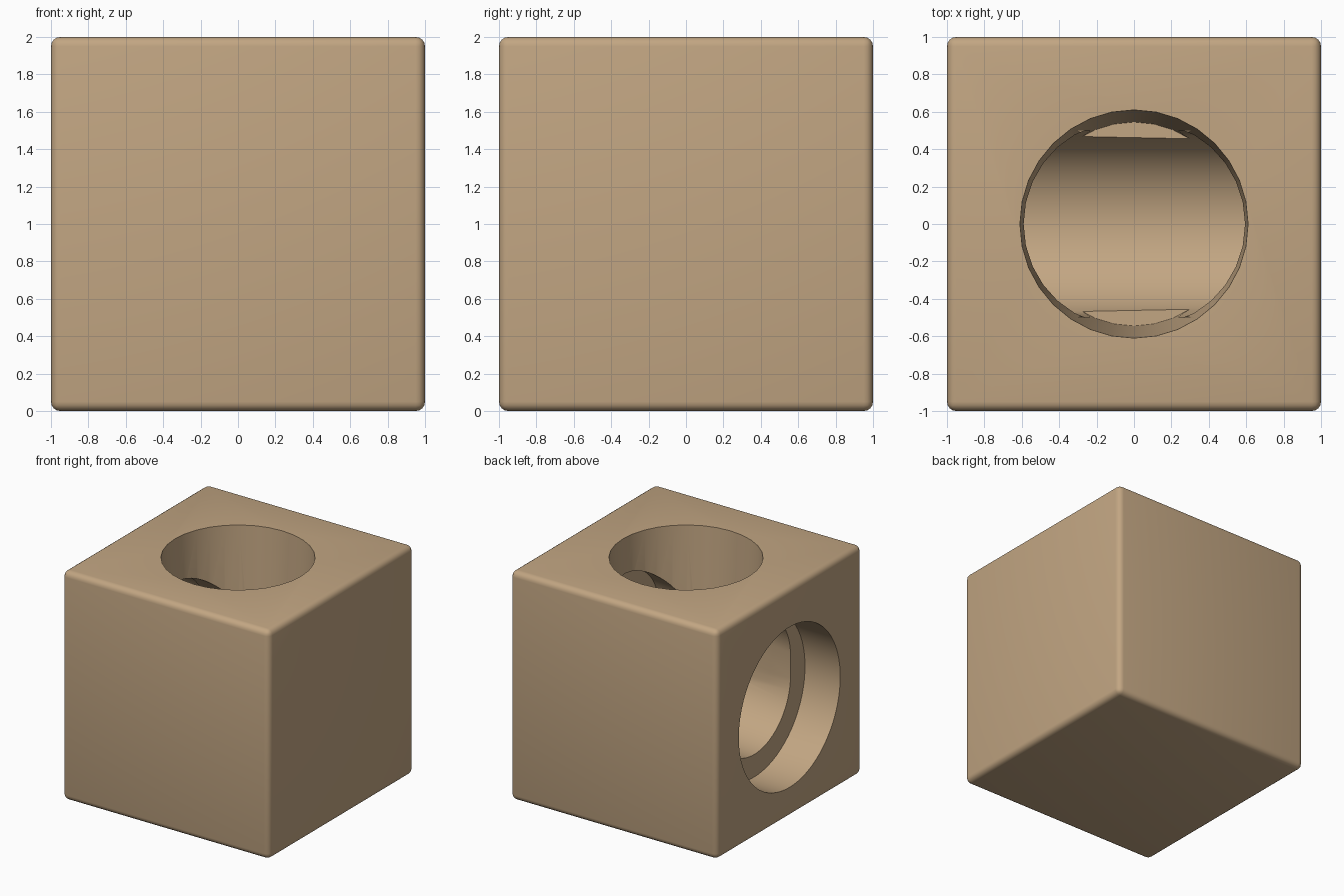
import bpy, bmesh, math
from mathutils import Vector

if "Cube" in bpy.data.objects:
    bpy.data.objects.remove(bpy.data.objects["Cube"])

wood = bpy.data.materials.new("light wood")
wood.diffuse_color = (0.54, 0.38, 0.225, 1)
wood.use_nodes = True
wood.node_tree.nodes["Principled BSDF"].inputs["Base Color"].default_value = wood.diffuse_color


def loft(name, ring_a, ring_b):
    """Closed solid between two matching outlines."""
    bm = bmesh.new()
    a = [bm.verts.new(p) for p in ring_a]
    b = [bm.verts.new(p) for p in ring_b]
    n = len(a)
    for i in range(n):
        j = (i + 1) % n
        bm.faces.new((a[i], a[j], b[j], b[i]))
    bm.faces.new(a[::-1])
    bm.faces.new(b)
    bmesh.ops.recalc_face_normals(bm, faces=bm.faces)
    mesh = bpy.data.meshes.new(name)
    bm.to_mesh(mesh)
    bm.free()
    ob = bpy.data.objects.new(name, mesh)
    bpy.context.collection.objects.link(ob)
    mesh.materials.append(wood)
    return ob


def slot(x, low, high, r, n=64):
    """Upright rounded outline at x, with arc centres at heights low and high."""
    pts = []
    for i in range(n):
        t = 2 * math.pi * (i + 0.5) / n
        s = math.sin(t)
        pts.append(Vector((x, r * math.cos(t), (high if s > 0 else low) + r * s)))
    return pts


def disc(z, r, n=32):
    return [Vector((r * math.cos(2 * math.pi * i / n),
                    r * math.sin(2 * math.pi * i / n), z)) for i in range(n)]


# Cube body with softened edges
bpy.ops.mesh.primitive_cube_add(size=2, location=(0, 0, 1))
block = bpy.context.object
block.name = "block"
block.data.materials.append(wood)
bevel = block.modifiers.new("soft edges", "BEVEL")
bevel.width = 0.05
bevel.segments = 4

# Tapered drop hole in the top
slope = (2.1 - 0.8) / (2 - 0.8)
drop_hole = loft("drop_hole", disc(0.8, 0.545), disc(2.1, 0.545 + 0.065 * slope))
# Tilted run from the closed end down to the side exit
run = loft("run", slot(-0.8, 0.95, 1.12, 0.5), slot(0.61, 1.02, 1.20, 0.5))
# Wide socket around the exit
socket = loft("socket", slot(-1.1, 0.96, 0.96, 0.7), slot(-0.66, 0.96, 0.96, 0.7))

cutters = (drop_hole, run, socket)
for cutter in cutters:
    cut = block.modifiers.new(cutter.name, "BOOLEAN")
    cut.operation = "DIFFERENCE"
    cut.solver = "EXACT"
    cut.object = cutter
    cutter.hide_render = True

bpy.ops.object.select_all(action="DESELECT")
block.select_set(True)
bpy.context.view_layer.objects.active = block
for mod in list(block.modifiers):
    bpy.ops.object.modifier_apply(modifier=mod.name)
for cutter in cutters:
    bpy.data.objects.remove(cutter)
bpy.ops.object.shade_smooth_by_angle(angle=math.radians(30))
